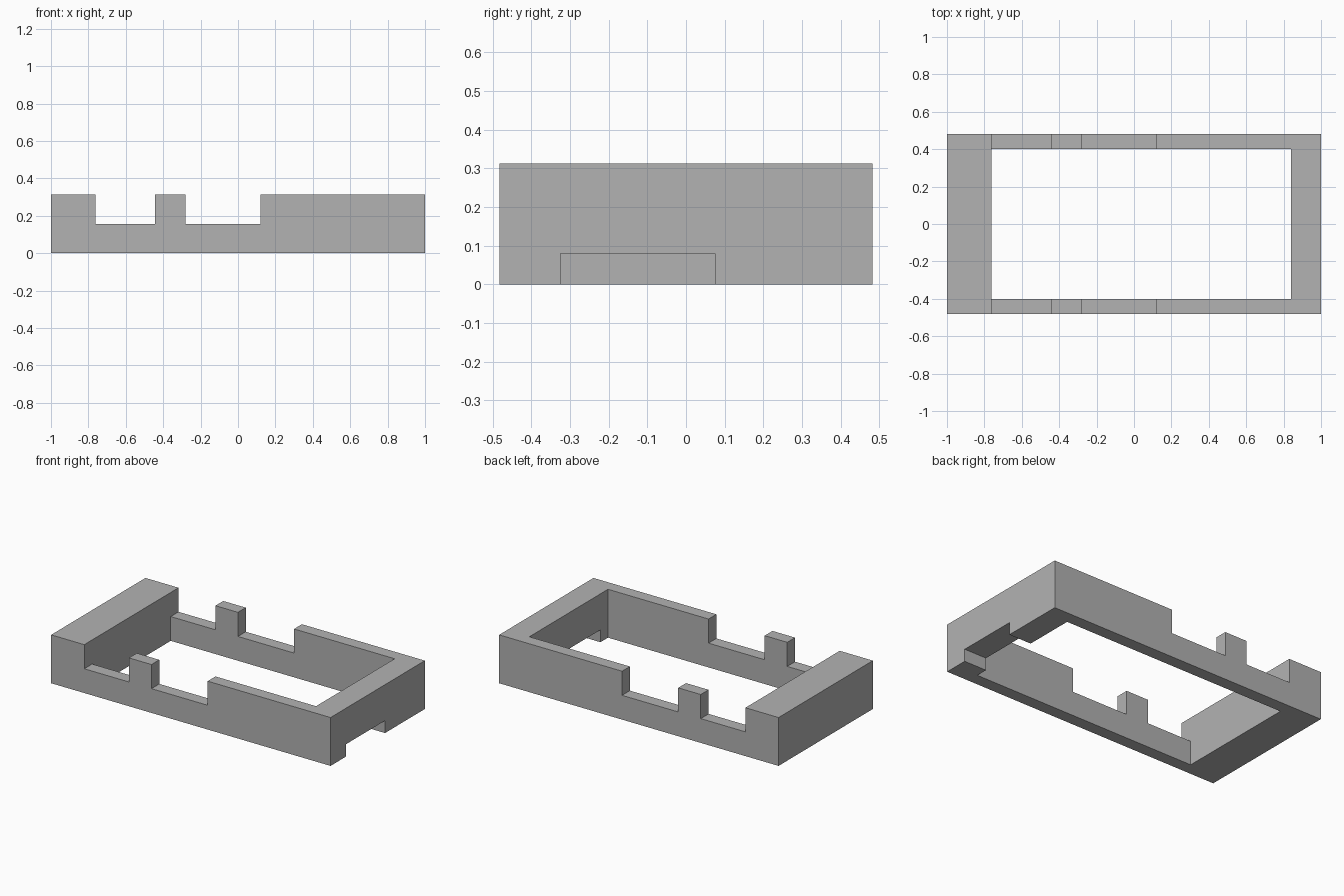
import bpy
import bmesh
from mathutils import Vector

cube = bpy.data.objects.get("Cube")
if cube:
    bpy.data.objects.remove(cube, do_unlink=True)

grey = bpy.data.materials.new("plain_grey")
grey.use_nodes = True
colour = (0.448, 0.448, 0.448, 1)
grey.diffuse_color = colour
grey.node_tree.nodes["Principled BSDF"].inputs["Base Color"].default_value = colour


def box(name, low, high):
    """Box between two opposite corners."""
    low, high = Vector(low), Vector(high)
    bm = bmesh.new()
    bmesh.ops.create_cube(bm, size=1)
    bmesh.ops.scale(bm, vec=high - low, verts=bm.verts)
    bmesh.ops.translate(bm, vec=(low + high) / 2, verts=bm.verts)
    mesh = bpy.data.meshes.new(name)
    bm.to_mesh(mesh)
    bm.free()
    mesh.materials.append(grey)
    obj = bpy.data.objects.new(name, mesh)
    bpy.context.collection.objects.link(obj)
    return obj


HALF_LENGTH, HALF_WIDTH, HEIGHT = 1.0, 0.482, 0.313
INNER_LEFT, INNER_RIGHT, INNER_Y = -0.763, 0.84, 0.402
LEDGE = 0.157

# Outer block of the frame
frame = box("frame", (-HALF_LENGTH, -HALF_WIDTH, 0), (HALF_LENGTH, HALF_WIDTH, HEIGHT))

cutters = [
    # Open middle
    box("opening_cutter", (INNER_LEFT, -INNER_Y, -1), (INNER_RIGHT, INNER_Y, 1)),
    # Paired slots across both long walls, leaving a post between them
    box("short_slot_cutter", (INNER_LEFT, -1, LEDGE), (-0.443, 1, 1)),
    box("long_slot_cutter", (-0.282, -1, LEDGE), (0.12, 1, 1)),
    # Low off-centre passage through the thin end wall
    box("passage_cutter", (0.6, -0.325, -1), (1.5, 0.075, 0.08)),
]

for cutter in cutters:
    cutter.hide_render = True
    mod = frame.modifiers.new(cutter.name, 'BOOLEAN')
    mod.operation = 'DIFFERENCE'
    mod.solver = 'EXACT'
    mod.object = cutter

# Bake the cuts and discard the cutters
depsgraph = bpy.context.evaluated_depsgraph_get()
depsgraph.update()
result = bpy.data.meshes.new_from_object(frame.evaluated_get(depsgraph))
frame.modifiers.clear()
frame.data = result
for cutter in cutters:
    bpy.data.objects.remove(cutter, do_unlink=True)
